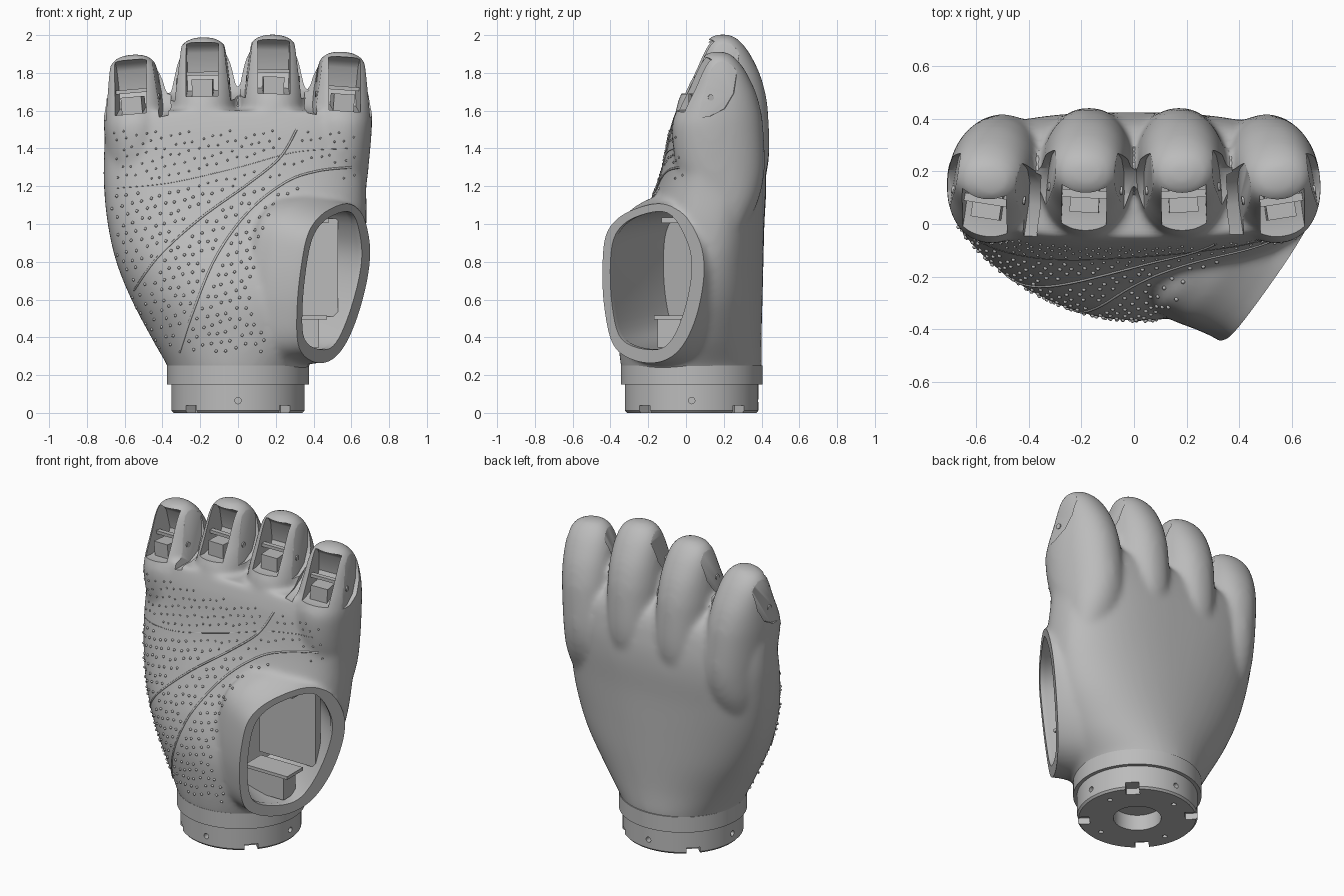
import bpy, bmesh, math, random
from mathutils import Vector, Matrix
from mathutils.bvhtree import BVHTree

random.seed(4)
if "Cube" in bpy.data.objects:
    bpy.data.objects.remove(bpy.data.objects["Cube"])
grey = bpy.data.materials.new("warm_grey")
grey.use_nodes = True
grey.diffuse_color = (0.5, 0.5, 0.5, 1)
grey.node_tree.nodes["Principled BSDF"].inputs["Base Color"].default_value = (0.5, 0.5, 0.5, 1)


def make(name, bm):
    bmesh.ops.recalc_face_normals(bm, faces=bm.faces)
    me = bpy.data.meshes.new(name)
    bm.to_mesh(me)
    bm.free()
    ob = bpy.data.objects.new(name, me)
    bpy.context.collection.objects.link(ob)
    me.materials.append(grey)
    return ob


def activate(ob):
    bpy.ops.object.select_all(action='DESELECT')
    ob.select_set(True)
    bpy.context.view_layer.objects.active = ob


def smooth(ob, angle=35):
    activate(ob)
    bpy.ops.object.shade_smooth_by_angle(angle=math.radians(angle))


def modify(ob, kind, **settings):
    mod = ob.modifiers.new(kind, kind)
    for key, value in settings.items():
        setattr(mod, key, value)
    activate(ob)
    bpy.ops.object.modifier_apply(modifier=mod.name)


def cut(ob, cutter):
    modify(ob, 'BOOLEAN', operation='DIFFERENCE', solver='EXACT', object=cutter)
    bpy.data.objects.remove(cutter)


def loft(name, rings):
    bm = bmesh.new()
    loops = [[bm.verts.new(p) for p in ring] for ring in rings]
    n = len(loops[0])
    for a, b in zip(loops, loops[1:]):
        for i in range(n):
            bm.faces.new((a[i], a[(i + 1) % n], b[(i + 1) % n], b[i]))
    bm.faces.new(loops[0][::-1])
    bm.faces.new(loops[-1])
    return make(name, bm)


def prism(name, yz, x0, x1, mat):
    return loft(name, [[mat @ Vector((x, y, z)) for y, z in yz] for x in (x0, x1)])


def box(name, size, mat):
    bm = bmesh.new()
    bmesh.ops.create_cube(bm, size=1, matrix=mat @ Matrix.Diagonal((*size, 1)))
    return make(name, bm)


def cylinder(name, r, depth, mat, sides=48):
    bm = bmesh.new()
    bmesh.ops.create_cone(bm, cap_ends=True, segments=sides, radius1=r, radius2=r, depth=depth, matrix=mat)
    return make(name, bm)


def spline(rows, steps, closed=False):
    # Smooth interpolation through rows of values
    out, n = [], len(rows)
    get = (lambda i: rows[i % n]) if closed else (lambda i: rows[min(max(i, 0), n - 1)])
    for i in range(n if closed else n - 1):
        for s in range(steps):
            t = s / steps
            out.append([0.5 * (2 * b + (c - a) * t + (2 * a - 5 * b + 4 * c - d) * t * t
                               + (3 * b - a - 3 * c + d) * t ** 3)
                        for a, b, c, d in zip(get(i - 1), get(i), get(i + 1), get(i + 2))])
    return out if closed else out + [rows[-1]]


def oval(z, x0, x1, yf, yb, mid, power):
    ring = []
    for i in range(64):
        c, s = math.cos(i * math.tau / 64), math.sin(i * math.tau / 64)
        e = 2 / power
        x = (x0 + x1) / 2 + (x1 - x0) / 2 * math.copysign(abs(c) ** e, c)
        ring.append((x, mid + (yb - mid if s > 0 else mid - yf) * math.copysign(abs(s) ** e, s), z))
    return ring


# Palm: z, left, right, front, back, widest depth, squareness
palm_rows = [(.2, -.36, .36, -.33, .39, .03, 2), (.25, -.375, .375, -.345, .4, .03, 2),
             (.4, -.46, .49, -.36, .4, .05, 2), (.6, -.565, .6, -.365, .405, .08, 2.1),
             (.8, -.645, .66, -.32, .41, .1, 2.2), (1, -.69, .68, -.235, .415, .12, 2.4),
             (1.2, -.71, .68, -.155, .425, .14, 2.6), (1.35, -.71, .69, -.115, .415, .16, 2.7),
             (1.5, -.7, .695, -.085, .375, .15, 2.8), (1.6, -.66, .66, -.055, .28, .13, 2.8)]
hand = loft("hand_shell", [oval(*r) for r in spline(palm_rows, 6)])

# Finger stubs: z, half width, front, back
finger_rows = [(1.08, .15, .1, .34), (1.22, .17, .05, .405), (1.38, .176, -.03, .437), (1.6, .177, -.055, .43),
               (1.7, .172, -.025, .415), (1.8, .16, .025, .385), (1.9, .142, .07, .335),
               (1.96, .115, .1, .29), (1.992, .075, .13, .25), (2.004, .02, .175, .21)]
fingers = []
for x, drop, back, tilt, yaw in ((-.53, .105, -.02, -5, -9), (-.18, .014, .004, -1, -3),
                                 (.18, 0, .004, 1, 3), (.53, .09, -.02, 4, 9)):
    pivot = Vector((x, .18, 1.6))
    mat = (Matrix.Translation(pivot + Vector((0, back, -drop))) @ Matrix.Rotation(math.radians(tilt), 4, 'Y')
           @ Matrix.Rotation(math.radians(yaw), 4, 'Z') @ Matrix.Translation(Vector((0, -.18, -1.6))))
    fingers.append(mat)
parts = [loft("finger", [[m @ Vector(p) for p in oval(z, -w, w, f, b, (f + b) / 2, 2.15)]
                         for z, w, f, b in spline(finger_rows, 4)]) for m in fingers]

# Thumb socket outline on a slanted plane
outer = spline([(-.44, .8), (-.41, .97), (-.29, 1.07), (-.1, 1.1), (.05, .95), (.095, .76), (.05, .5),
                (-.05, .32), (-.2, .265), (-.37, .34), (-.43, .55)], 5, True)
inner = spline([(-.4, .8), (-.37, .95), (-.27, 1.035), (-.1, 1.06), (0, .92), (.03, .76), (-.01, .54),
                (-.09, .37), (-.2, .335), (-.34, .39), (-.39, .56)], 5, True)
normal = Vector((1, -.67, -.13)).normalized()


def socket(outline, depth, scale=1):
    ring = []
    for y, z in outline:
        y, z = -.17 + (y + .17) * scale, .7 + (z - .7) * scale
        ring.append(Vector((.53 + .67 * y + .13 * z, y, z)) + normal * depth)
    return ring


parts.append(loft("thumb_socket", [socket(outer, d, s) for d, s in
                                   ((.04, 1), (-.03, 1.01), (-.1, 1.05), (-.18, 1.11), (-.28, 1.13), (-.42, .9))]))
activate(hand)
for p in parts:
    p.select_set(True)
bpy.ops.object.join()
modify(hand, 'REMESH', mode='VOXEL', voxel_size=.016)
modify(hand, 'SMOOTH', factor=.5, iterations=12)

# Skin surface is sampled before the openings are cut
bm = bmesh.new()
bm.from_mesh(hand.data)
tree = BVHTree.FromBMesh(bm)
bm.free()


def on_palm(x, z):
    return tree.ray_cast(Vector((x, -2, z)), Vector((0, 1, 0)))[:2]


# Openings: socket face, cavity, finger slots and flattened finger sides
cut(hand, loft("cutter", [socket(outer, 0, 1.15), socket(outer, .2, 1.15)]))
cut(hand, loft("cutter", [socket(inner, .1), socket(inner, -.03), socket(inner, -.06, 1.03), socket(inner, -.5, .98)]))
side = [(-.3, 1.67), (.0, 1.66), (.12, 1.67), (.2, 1.71), (.25, 1.79), (.27, 1.9), (.27, 2.1), (-.3, 2.1)]
slot = [(-.3, 1.69), (.04, 1.69), (.17, 1.72), (.21, 1.8), (.19, 1.92), (.17, 1.95), (.13, 1.975), (-.3, 2.0)]
for m in fingers:
    cut(hand, prism("cutter", slot, -.085, .085, m))
    for sx in (-1, 1):
        lean = (m @ Matrix.Translation((sx * .138, 0, 1.75)) @ Matrix.Rotation(-sx * math.radians(7), 4, 'Y')
                @ Matrix.Translation((0, 0, -1.75)))
        cut(hand, prism("cutter", side, 0, sx * .05, lean))
smooth(hand)

# Hinge block, crossbar and pivot pins in every finger
for i, m in enumerate(fingers):
    box(f"hinge_block_{i}", (.11, .12, .1), m @ Matrix.Translation((0, .1, 1.73)))
    box(f"hinge_bar_{i}", (.17, .03, .02), m @ Matrix.Translation((0, .11, 1.81)))
    turn = Matrix.Rotation(math.pi / 2, 4, 'Y')
    for sx in (-1, 1):
        smooth(cylinder(f"pivot_pin_{i}_{sx}", .016, .012, m @ Matrix.Translation((sx * .136, .13, 1.77)) @ turn, 16))

# Thumb drive inside the cavity
for name, size, place in (("drive_panel", (.4, .05, .52), (.33, .06, .77)),
                          ("drive_block", (.26, .12, .15), (.3, -.09, .42)),
                          ("drive_shelf", (.3, .16, .02), (.32, -.09, .505)),
                          ("drive_top_tab", (.24, .1, .03), (.36, -.08, 1.02))):
    box(name, size, Matrix.Translation(place))

# Wrist collar and mounting base
smooth(cylinder("wrist_collar", .375, .1, Matrix.Translation((0, .03, .2)), 96))
base = loft("wrist_base", [[(r * math.cos(a * math.tau / 96), .03 + r * math.sin(a * math.tau / 96), z)
                            for a in range(96)] for r, z in ((.342, 0), (.353, .012), (.353, .16))])
cut(base, cylinder("cutter", .14, .2, Matrix.Translation((0, .03, 0)), 32))
for k in range(4):
    spin = Matrix.Translation((0, .03, 0)) @ Matrix.Rotation(k * math.pi / 2, 4, 'Z')
    cut(base, cylinder("cutter", .017, .08, spin @ Matrix.Translation((.35, 0, .065))
                       @ Matrix.Rotation(math.pi / 2, 4, 'Y'), 16))
    cut(base, cylinder("cutter", .015, .06, spin @ Matrix.Translation((.26, .06, 0)), 12))
    cut(base, box("cutter", (.12, .08, .08),
                  spin @ Matrix.Rotation(math.pi / 4, 4, 'Z') @ Matrix.Translation((.34, 0, 0))))
smooth(base)

# Palm creases
creases = {"upper_crease": [(-.55, .65), (-.42, .83), (-.2, 1.03), (.05, 1.21), (.22, 1.35), (.31, 1.5)],
           "lower_crease": [(-.31, .32), (-.24, .53), (-.12, .82), (.05, 1.06), (.25, 1.22), (.42, 1.28), (.6, 1.3)],
           "finger_crease": [(-.64, 1.19), (-.35, 1.22), (0, 1.3), (.3, 1.38), (.58, 1.4)]}
crease_points = []
for name, path in creases.items():
    points = [on_palm(*p)[0] for p in spline(path, 10)]
    crease_points += points
    cu = bpy.data.curves.new(name, 'CURVE')
    cu.dimensions = '3D'
    cu.bevel_depth = .002 if name == "finger_crease" else .006
    cu.bevel_resolution = 1
    line = cu.splines.new('POLY')
    line.points.add(len(points) - 1)
    for cp, p in zip(line.points, points):
        cp.co = (*p, 1)
    cu.materials.append(grey)
    ob = bpy.data.objects.new(name, cu)
    bpy.context.collection.objects.link(ob)
    activate(ob)
    bpy.ops.object.convert(target='MESH')

# Grip bumps in gently rising rows
bm = bmesh.new()
for row in range(-6, 30):
    for col in range(26):
        x = -.66 + .05 * col + (row % 2) * .025 + random.uniform(-.008, .008)
        z = .3 + .05 * row + .25 * (x + .6) + random.uniform(-.008, .008)
        hit, n = on_palm(x, z)
        near_thumb = ((x - .5) / .42) ** 2 + ((z - .68) / .56) ** 2 < 1
        if not hit or not .32 < z < 1.5 or hit.y > .0 or near_thumb:
            continue
        if min((hit - p).length for p in crease_points) < .03:
            continue
        r = .009 if z < 1.2 else .0065
        bmesh.ops.create_icosphere(bm, subdivisions=1, radius=r, matrix=Matrix.Translation(hit + n * r * .2))
smooth(make("grip_bumps", bm), 60)
